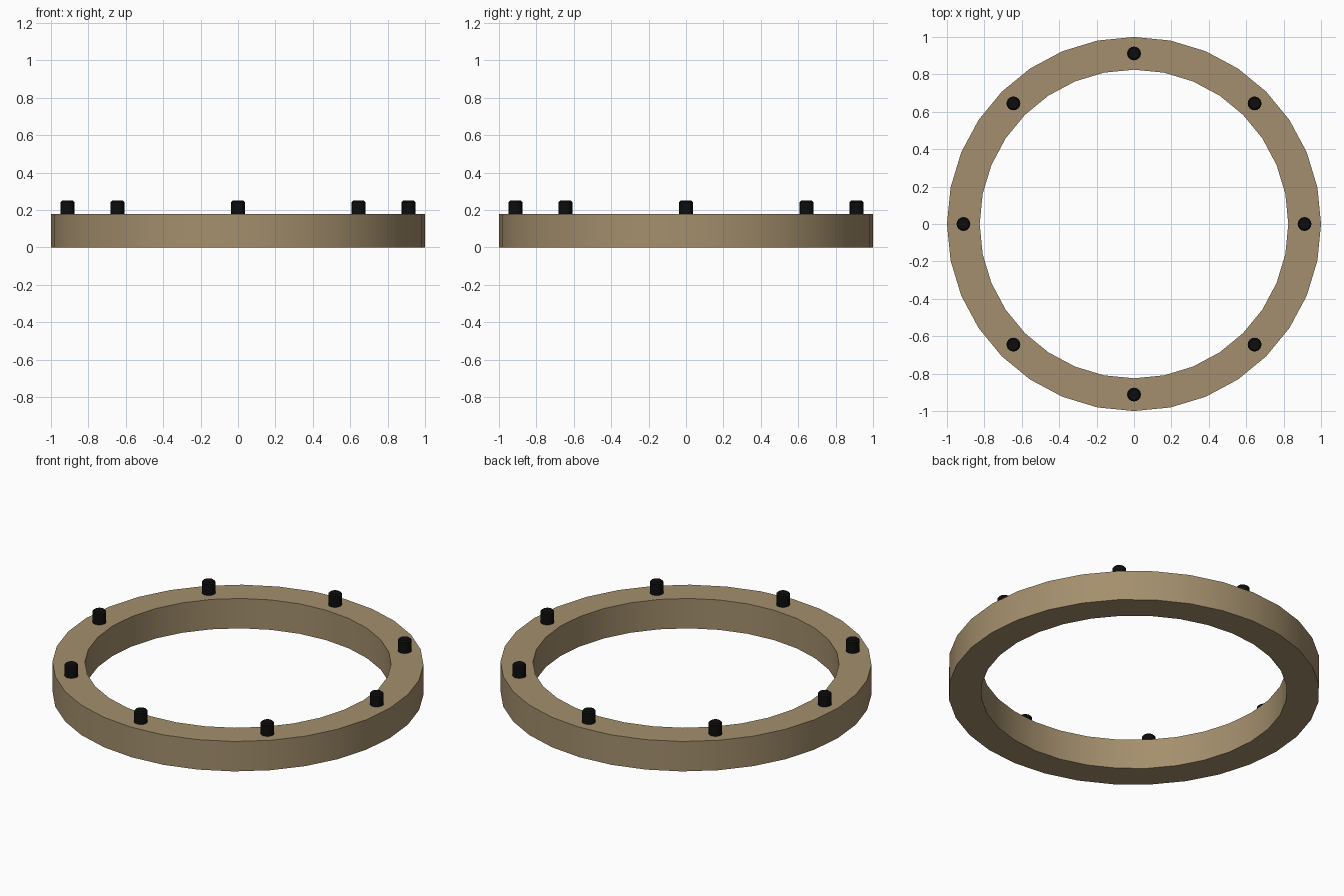
import bpy
import bmesh
import math

cube = bpy.data.objects.get("Cube")
if cube:
    bpy.data.objects.remove(cube, do_unlink=True)


def make_material(name, color):
    mat = bpy.data.materials.new(name)
    mat.use_nodes = True
    mat.diffuse_color = color
    bsdf = next(n for n in mat.node_tree.nodes if n.type == 'BSDF_PRINCIPLED')
    bsdf.inputs["Base Color"].default_value = color
    bsdf.inputs["Roughness"].default_value = 0.8
    return mat


def lathe(name, profile, sides, mat, closed, location=(0, 0, 0)):
    """Turn a radius/height profile around z; closed profiles make a ring."""
    bm = bmesh.new()
    loops = []
    for r, z in profile:
        loops.append([bm.verts.new((r * math.cos(2 * math.pi * i / sides),
                                    r * math.sin(2 * math.pi * i / sides), z))
                      for i in range(sides)])
    pairs = list(zip(loops, loops[1:]))
    if closed:
        pairs.append((loops[-1], loops[0]))
    else:
        bm.faces.new(loops[0][::-1])
        bm.faces.new(loops[-1])
    for a, b in pairs:
        for i in range(sides):
            j = (i + 1) % sides
            bm.faces.new((a[i], a[j], b[j], b[i]))
    bmesh.ops.recalc_face_normals(bm, faces=bm.faces[:])
    mesh = bpy.data.meshes.new(name)
    bm.to_mesh(mesh)
    bm.free()
    mesh.materials.append(mat)
    obj = bpy.data.objects.new(name, mesh)
    obj.location = location
    bpy.context.collection.objects.link(obj)
    bpy.ops.object.select_all(action='DESELECT')
    obj.select_set(True)
    bpy.context.view_layer.objects.active = obj
    bpy.ops.object.shade_smooth_by_angle(angle=math.radians(30))
    return obj


tan = make_material("tan", (0.37, 0.275, 0.153, 1))
black = make_material("black", (0.004, 0.004, 0.004, 1))

# Flat ring with a rectangular section
lathe("ring", [(1, 0), (1, 0.178), (0.825, 0.178), (0.825, 0)], 32, tan, True)

# Eight pegs with a chamfered top, evenly spaced on the ring
peg_profile = [(0.037, 0.17), (0.037, 0.242), (0.029, 0.25)]
for k in range(8):
    a = k * math.pi / 4
    lathe(f"peg_{k + 1}", peg_profile, 16, black, False,
          (0.912 * math.cos(a), 0.912 * math.sin(a), 0))
